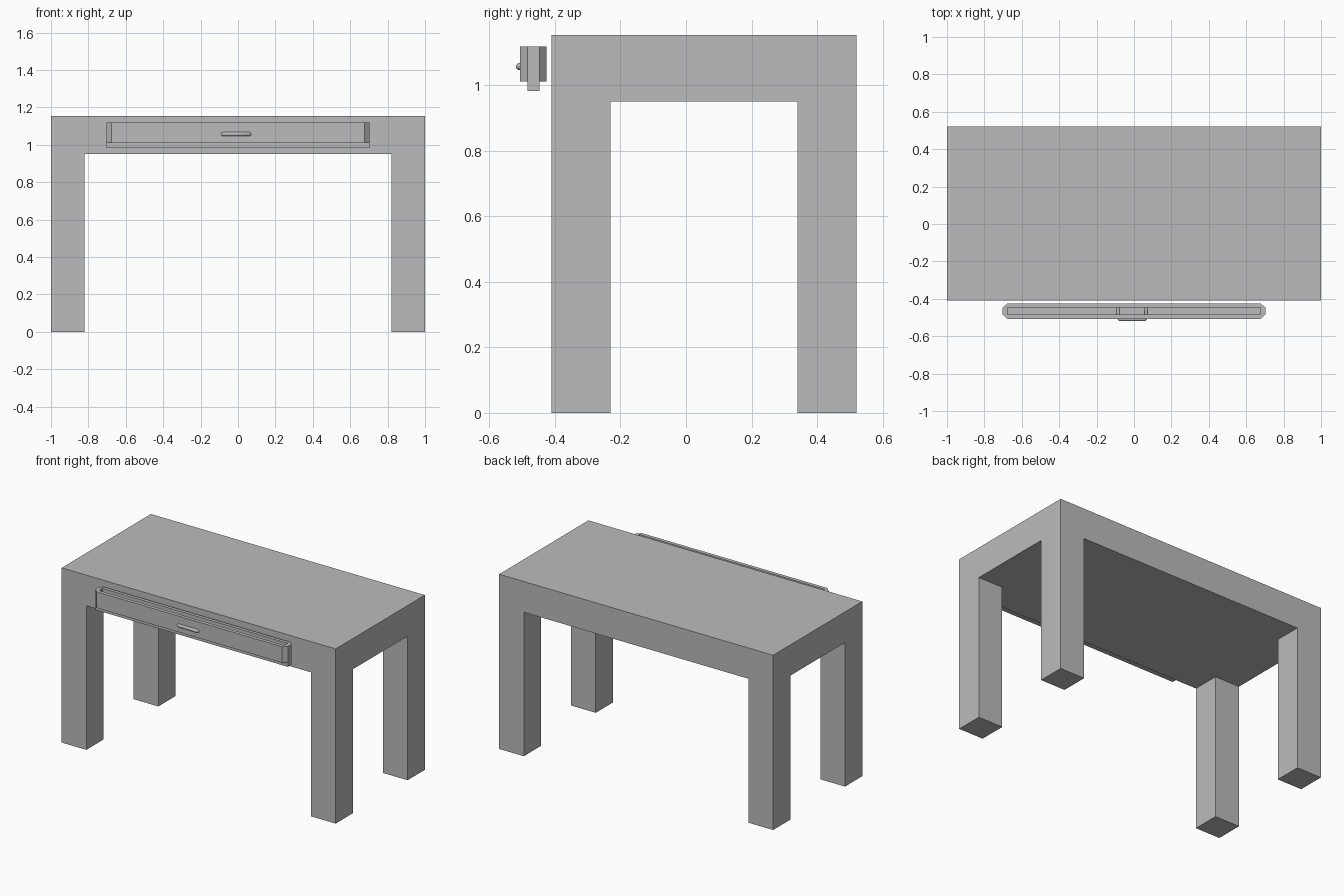
import bpy
import bmesh

if "Cube" in bpy.data.objects:
    bpy.data.objects.remove(bpy.data.objects["Cube"])

gray = bpy.data.materials.new("plain_gray")
gray.diffuse_color = (0.5, 0.5, 0.5, 1)
gray.use_nodes = True
gray.node_tree.nodes["Principled BSDF"].inputs["Base Color"].default_value = gray.diffuse_color


def add_object(name, bm):
    bmesh.ops.recalc_face_normals(bm, faces=bm.faces)
    mesh = bpy.data.meshes.new(name)
    bm.to_mesh(mesh)
    bm.free()
    mesh.materials.append(gray)
    obj = bpy.data.objects.new(name, mesh)
    bpy.context.collection.objects.link(obj)
    return obj


def box(name, lo, hi):
    bm = bmesh.new()
    bmesh.ops.create_cube(bm, size=1)
    for v in bm.verts:
        v.co = [(l + h) / 2 + c * (h - l) for l, h, c in zip(lo, hi, v.co)]
    return add_object(name, bm)


# Thick table top
box("table_top", (-1, -0.41, 0.95), (1, 0.52, 1.153))

# Four square legs
for side, x in (("left", -1), ("right", 0.82)):
    for end, y in (("front", -0.41), ("back", 0.34)):
        box(f"{end}_{side}_leg", (x, y, 0), (x + 0.18, y + 0.18, 0.95))

# Open drawer tray: chamfered outer walls around a rectangular well
X, XI = 0.703, 0.677
YF, YFI, YBI, YB = -0.507, -0.483, -0.447, -0.425
Z0, Z1 = 1.012, 1.118
outer = [(-XI, YF), (XI, YF), (X, YFI), (X, YBI),
         (XI, YB), (-XI, YB), (-X, YBI), (-X, YFI)]
inner = [(-XI, YFI), (XI, YFI), (XI, YBI), (-XI, YBI)]
bm = bmesh.new()
out_lo = [bm.verts.new((x, y, Z0)) for x, y in outer]
out_hi = [bm.verts.new((x, y, Z1)) for x, y in outer]
in_lo = [bm.verts.new((x, y, Z0 + 0.002)) for x, y in inner]
in_hi = [bm.verts.new((x, y, Z1)) for x, y in inner]
for i in range(8):
    j = (i + 1) % 8
    bm.faces.new((out_lo[i], out_lo[j], out_hi[j], out_hi[i]))
for i in range(4):
    j = (i + 1) % 4
    bm.faces.new((in_hi[i], in_hi[j], in_lo[j], in_lo[i]))
    # rim: one quad per wall, one triangle per corner
    bm.faces.new((out_hi[2 * i], out_hi[2 * i + 1], in_hi[j], in_hi[i]))
    bm.faces.new((out_hi[2 * i + 1], out_hi[(2 * i + 2) % 8], in_hi[j]))
bm.faces.new(in_lo)
bm.faces.new(out_lo)
add_object("drawer_tray", bm)

# Narrow drawer bottom
box("drawer_bottom", (-X, YFI, 0.983), (X, YBI, Z0))

# Bent round handle whose posts pass into the drawer
path = [(-0.085, -0.447), (-0.085, -0.499), (-0.075, -0.509),
        (0.055, -0.509), (0.065, -0.499), (0.065, -0.447)]
curve = bpy.data.curves.new("drawer_handle", "CURVE")
curve.dimensions = "3D"
curve.bevel_depth = 0.011
curve.bevel_resolution = 3
curve.use_fill_caps = True
spline = curve.splines.new("POLY")
spline.points.add(len(path) - 1)
for p, (x, y) in zip(spline.points, path):
    p.co = (x, y, 1.057, 1)
curve.materials.append(gray)
handle = bpy.data.objects.new("drawer_handle", curve)
bpy.context.collection.objects.link(handle)
